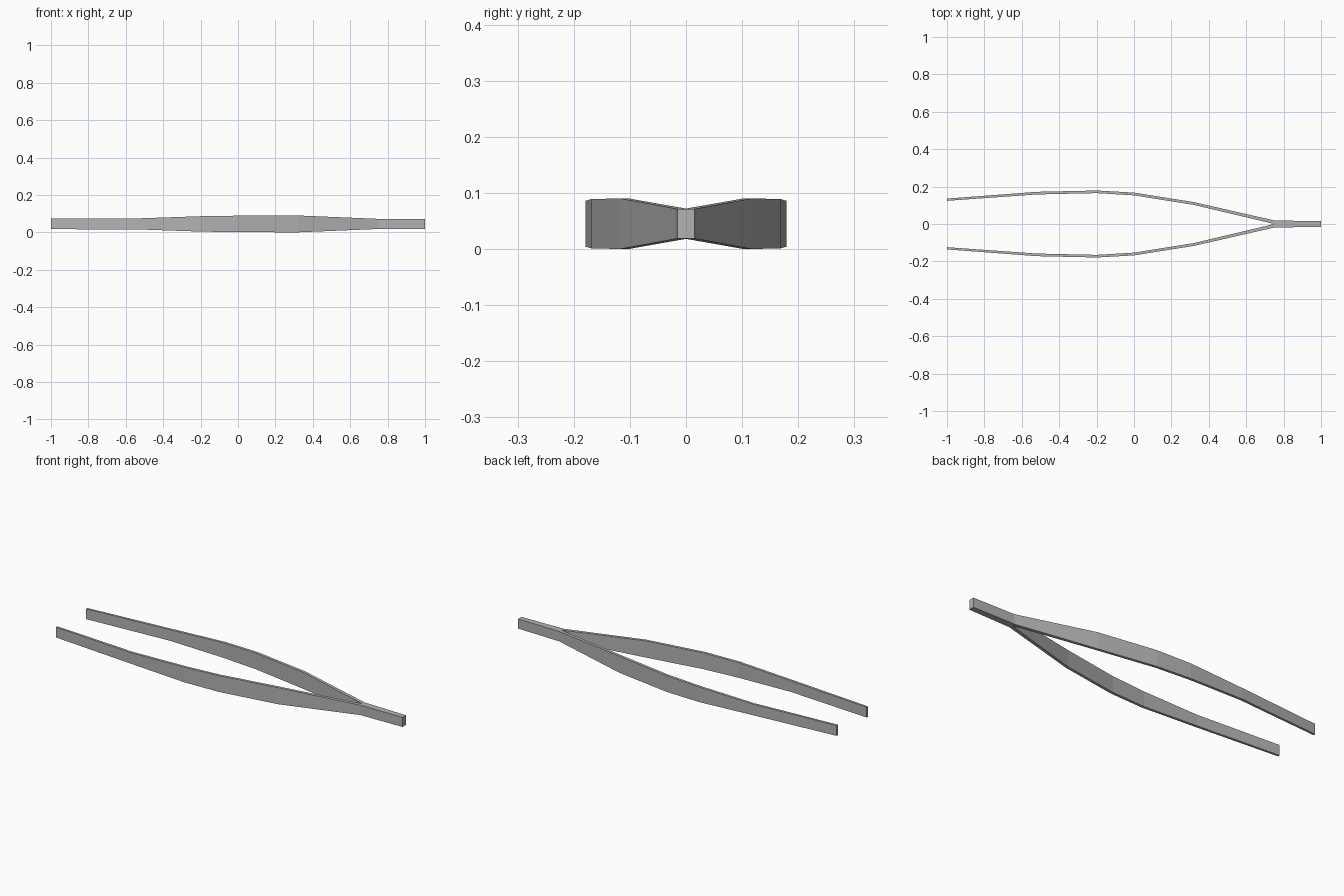
import bpy
import bmesh

if "Cube" in bpy.data.objects:
    bpy.data.objects.remove(bpy.data.objects["Cube"])

MID_Z = 0.045

# Stations along one arm: x, outer y, inner y, half height
STATIONS = [
    (-1.00, 0.136, 0.124, 0.028),
    (-0.52, 0.172, 0.158, 0.030),
    (-0.20, 0.179, 0.165, 0.041),
    (0.00, 0.168, 0.153, 0.044),
    (0.32, 0.117, 0.102, 0.045),
    (0.75, 0.019, 0.000, 0.027),
    (1.00, 0.015, 0.000, 0.026),
]

steel = bpy.data.materials.new("steel grey")
steel.diffuse_color = (0.45, 0.45, 0.45, 1)
steel.use_nodes = True
steel.node_tree.nodes["Principled BSDF"].inputs["Base Color"].default_value = steel.diffuse_color

# Loft a rectangular section along the arm
bm = bmesh.new()
rings = []
for x, outer, inner, h in STATIONS:
    corners = [(outer, -h), (outer, h), (inner, h), (inner, -h)]
    rings.append([bm.verts.new((x, y, MID_Z + z)) for y, z in corners])
for a, b in zip(rings, rings[1:]):
    for i in range(4):
        j = (i + 1) % 4
        bm.faces.new((a[i], a[j], b[j], b[i]))
bm.faces.new(rings[0])
bm.faces.new(rings[-1][::-1])
bmesh.ops.recalc_face_normals(bm, faces=bm.faces)

# Open the handle where the two arms join
seam = [f for f in bm.faces if all(abs(v.co.y) < 1e-5 for v in f.verts)]
bmesh.ops.delete(bm, geom=seam, context='FACES')

mesh = bpy.data.meshes.new("tweezer_arms")
bm.to_mesh(mesh)
bm.free()
mesh.materials.append(steel)
arms = bpy.data.objects.new("tweezer_arms", mesh)
bpy.context.collection.objects.link(arms)

# Second arm
mirror = arms.modifiers.new("opposite arm", 'MIRROR')
mirror.use_axis = (False, True, False)
mirror.use_clip = True
